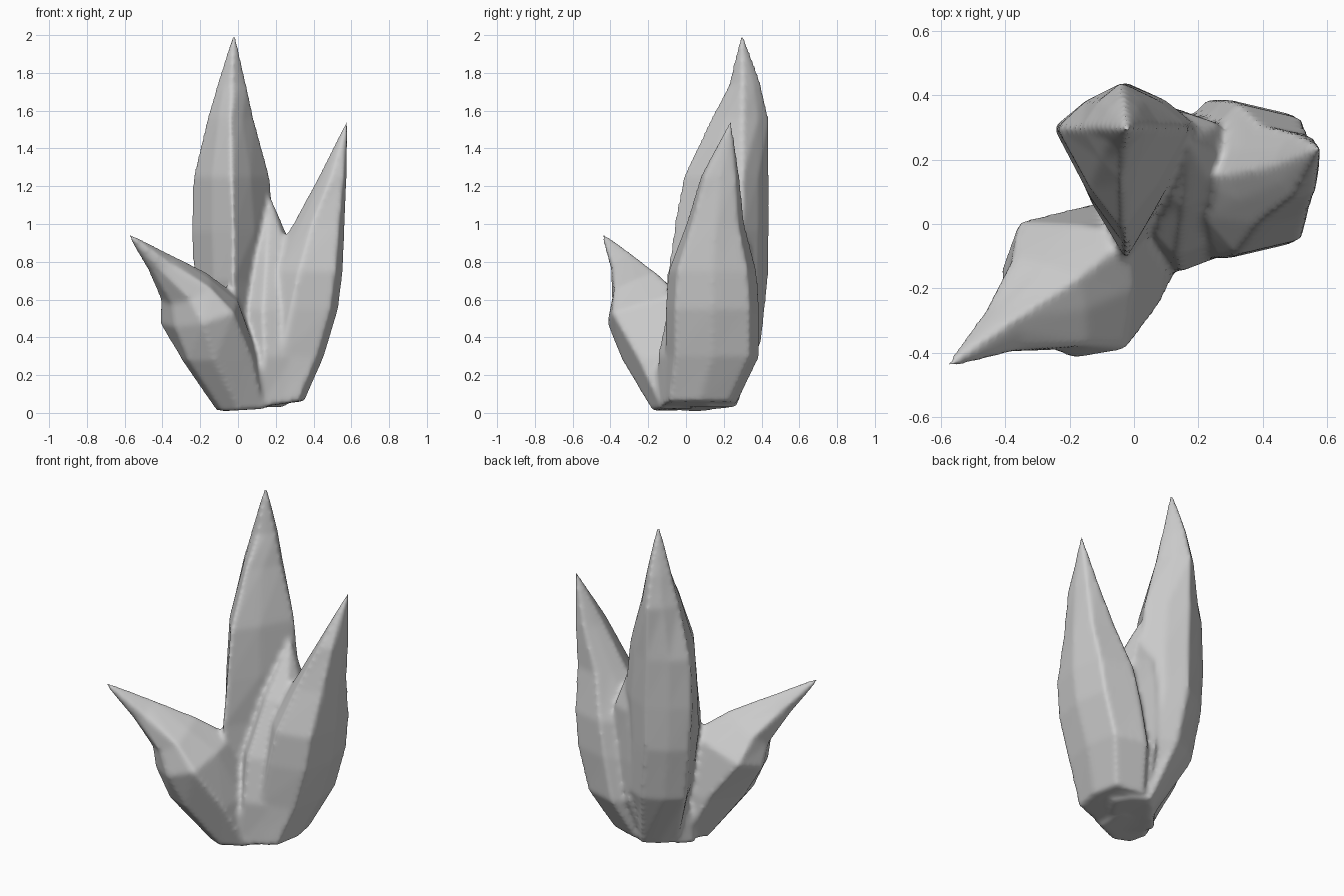
import bpy
import bmesh
import math
from mathutils import Vector

cube = bpy.data.objects.get("Cube")
if cube:
    bpy.data.objects.remove(cube, do_unlink=True)

# Single flat colour
grey = bpy.data.materials.new("pale_grey")
grey.use_nodes = True
colour = (0.6, 0.6, 0.6, 1)
grey.diffuse_color = colour
grey.node_tree.nodes["Principled BSDF"].inputs["Base Color"].default_value = colour

bm = bmesh.new()


def section(width, inner, outer, corner):
    """Keeled leaf section: (across, outward) points, mirrored across."""
    half = [(corner[0] * width, corner[1] * outer), (width, 0),
            (0.5 * width, -0.58 * inner)]
    mirrored = [(-a, r) for a, r in reversed(half)]
    return [(0, outer)] + half + [(0, -inner)] + mirrored


def add_leaf(angle, corner, rings, tip):
    """Loft rings of (x, y, z, half width, inner, outer, tilt) up to a tip."""
    out = Vector((math.cos(angle), math.sin(angle), 0))
    across = Vector((-out.y, out.x, 0))
    loops = []
    for x, y, z, width, inner, outer, tilt in rings:
        slope = out - Vector((0, 0, tilt))
        loops.append([bm.verts.new(Vector((x, y, z)) + across * a + slope * r)
                      for a, r in section(width, inner, outer, corner)])
    count = len(loops[0])
    for low, high in zip(loops, loops[1:]):
        for i in range(count):
            j = (i + 1) % count
            bm.faces.new((low[i], low[j], high[j], high[i]))
    top = bm.verts.new(tip)
    for i in range(count):
        bm.faces.new((loops[-1][i], loops[-1][(i + 1) % count], top))
    bm.faces.new(loops[0])


# Tall leaf at the back
add_leaf(math.radians(90), (0.55, 0.6), [
    (0.11, 0.12, 0.03, 0.14, 0.18, 0.15, 0),
    (0.02, 0.27, 0.38, 0.21, 0.36, 0.13, 0),
    (-0.025, 0.30, 0.70, 0.21, 0.41, 0.135, 0),
    (-0.025, 0.30, 0.96, 0.225, 0.37, 0.14, 0),
    (-0.035, 0.30, 1.25, 0.205, 0.32, 0.14, 0),
    (-0.04, 0.30, 1.56, 0.125, 0.17, 0.14, 0),
    (-0.033, 0.30, 1.74, 0.08, 0.075, 0.10, 0),
], (-0.02, 0.295, 2.03))

# Broad leaf on the left side
add_leaf(0, (0.8, 0.85), [
    (0.15, 0.07, 0.05, 0.20, 0.20, 0.20, -0.05),
    (0.23, 0.14, 0.30, 0.25, 0.20, 0.225, 0),
    (0.28, 0.14, 0.55, 0.25, 0.20, 0.25, 0),
    (0.32, 0.14, 0.75, 0.235, 0.18, 0.235, 0),
    (0.39, 0.155, 1.0, 0.155, 0.10, 0.175, 0),
    (0.49, 0.18, 1.25, 0.105, 0.065, 0.085, 0),
], (0.58, 0.24, 1.56))

# Short leaf leaning forward and outward
add_leaf(math.radians(220), (0.68, 0.75), [
    (0.05, -0.02, 0.02, 0.14, 0.10, 0.18, 0.05),
    (-0.05, -0.10, 0.29, 0.20, 0.20, 0.28, 0.05),
    (-0.19, -0.19, 0.53, 0.26, 0.24, 0.19, 0.4),
    (-0.26, -0.24, 0.66, 0.18, 0.12, 0.12, 0.7),
    (-0.41, -0.33, 0.79, 0.08, 0.065, 0.055, 0.8),
], (-0.60, -0.455, 0.965))

# Core filling the valleys between the leaves
add_leaf(0, (0.75, 0.75), [
    (0.10, 0.05, 0.03, 0.20, 0.20, 0.22, -0.13),
    (0.14, 0.10, 0.30, 0.25, 0.22, 0.22, 0),
    (0.13, 0.13, 0.55, 0.23, 0.18, 0.20, 0),
    (0.15, 0.20, 0.85, 0.15, 0.15, 0.15, 0),
], (0.17, 0.26, 1.15))

# One plant whose overlapping parts grow smoothly into each other
bmesh.ops.recalc_face_normals(bm, faces=bm.faces)
mesh = bpy.data.meshes.new("leaf_cluster")
bm.to_mesh(mesh)
bm.free()
mesh.materials.append(grey)
plant = bpy.data.objects.new("leaf_cluster", mesh)
bpy.context.collection.objects.link(plant)
fuse = plant.modifiers.new("fuse_leaves", 'REMESH')
fuse.mode = 'VOXEL'
fuse.voxel_size = 0.014
fuse.use_smooth_shade = True
soften = plant.modifiers.new("soften_valleys", 'SMOOTH')
soften.factor = 0.5
soften.iterations = 6
